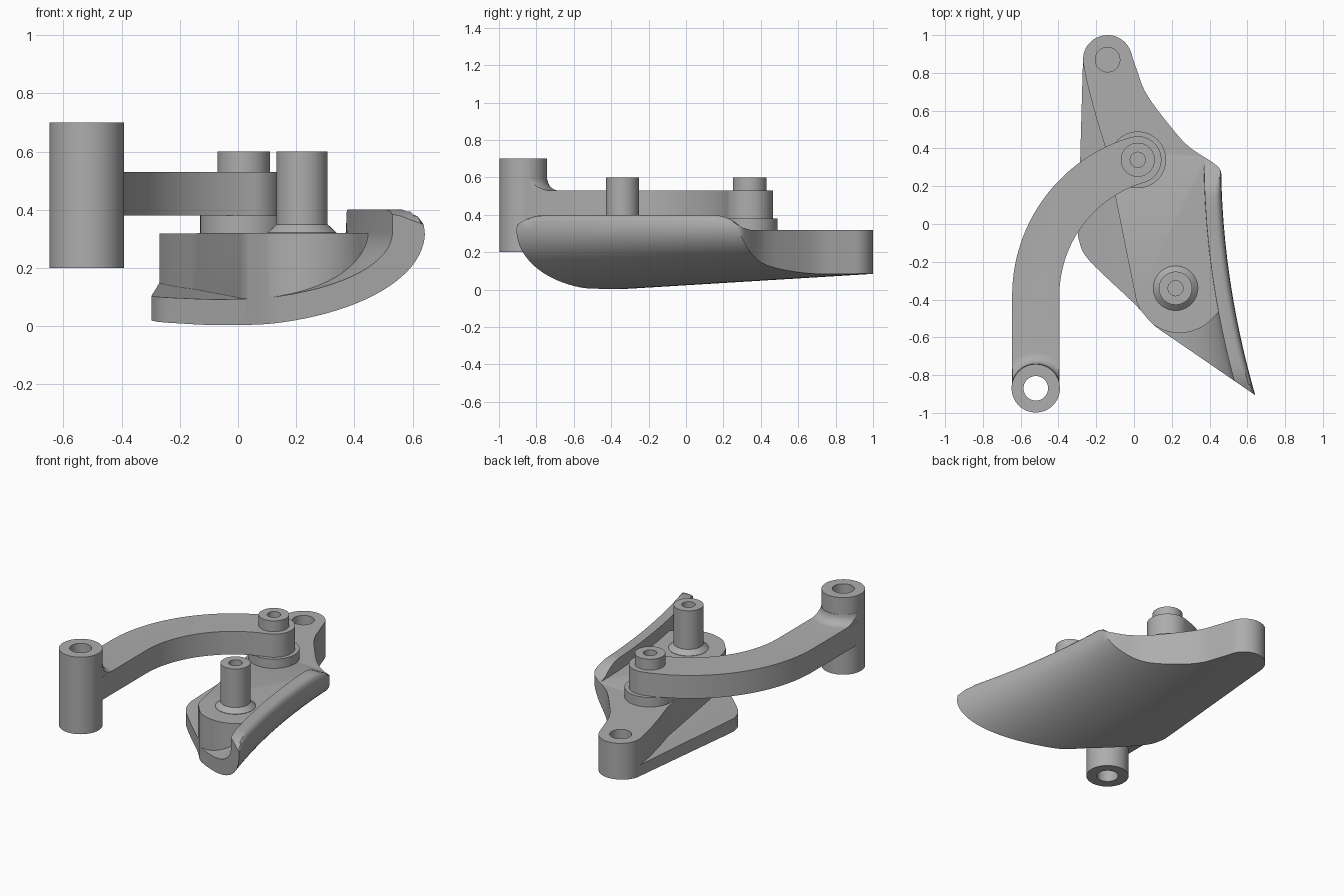
import bpy, bmesh, math
from mathutils import Vector

cube = bpy.data.objects.get("Cube")
if cube:
    bpy.data.objects.remove(cube, do_unlink=True)

grey = bpy.data.materials.new("plain grey")
grey.use_nodes = True
COLOUR = (0.42, 0.42, 0.42, 1)
grey.diffuse_color = COLOUR
grey.node_tree.nodes["Principled BSDF"].inputs["Base Color"].default_value = COLOUR


def finish_mesh(name, bm):
    bmesh.ops.recalc_face_normals(bm, faces=bm.faces)
    mesh = bpy.data.meshes.new(name)
    bm.to_mesh(mesh)
    bm.free()
    mesh.materials.append(grey)
    ob = bpy.data.objects.new(name, mesh)
    bpy.context.collection.objects.link(ob)
    return ob


def loft(name, rings):
    """Solid skinned through closed rings of equal point count."""
    bm = bmesh.new()
    rows = [[bm.verts.new(p) for p in ring] for ring in rings]
    n = len(rows[0])
    for a, b in zip(rows, rows[1:]):
        for i in range(n):
            j = (i + 1) % n
            bm.faces.new((a[i], a[j], b[j], b[i]))
    bm.faces.new(rows[0])
    bm.faces.new(rows[-1])
    return finish_mesh(name, bm)


def prism(name, outline, z0, z1):
    return loft(name, [[(x, y, z) for x, y in outline] for z in (z0, z1)])


def arc(centre, r, a0, a1, n=24):
    angles = [math.radians(a0 + (a1 - a0) * i / n) for i in range(n + 1)]
    return [(centre[0] + r * math.cos(a), centre[1] + r * math.sin(a)) for a in angles]


def turned(name, centre, profile, n=64):
    """Stack of circles given as (radius, z)."""
    return loft(name, [[(x, y, z) for x, y in arc(centre, r, 0, 360, n)[:-1]]
                       for r, z in profile])


def rod(name, centre, r, z0, z1):
    return turned(name, centre, [(r, z0), (r, z1)])


def combine(target, other, operation):
    mod = target.modifiers.new("combine", 'BOOLEAN')
    mod.operation = operation
    mod.solver = 'EXACT'
    mod.object = other
    bpy.ops.object.select_all(action='DESELECT')
    bpy.context.view_layer.objects.active = target
    target.select_set(True)
    bpy.ops.object.modifier_apply(modifier=mod.name)
    bpy.data.objects.remove(other, do_unlink=True)


def smooth(ob):
    bpy.ops.object.select_all(action='DESELECT')
    bpy.context.view_layer.objects.active = ob
    ob.select_set(True)
    bpy.ops.object.shade_smooth_by_angle(angle=math.radians(30))


def spline(points, n=6):
    """Smooth open path through the points."""
    pts = [Vector(p) for p in points]
    pts = [2 * pts[0] - pts[1]] + pts + [2 * pts[-1] - pts[-2]]
    path = []
    for a, b, c, d in zip(pts, pts[1:], pts[2:], pts[3:]):
        for i in range(n):
            t = i / n
            p = 0.5 * (2 * b + (c - a) * t + (2 * a - 5 * b + 4 * c - d) * t ** 2
                       + (3 * b - a - 3 * c + d) * t ** 3)
            path.append((p.x, p.y))
    return path + [tuple(pts[-2])]


# Curved bowl: an elliptical section swept along y
RIM, REACH, WALL = 0.33, 0.65, 0.09
STEPS = 28


def rim_x(y):
    return 0.475 - 0.08 * y + 0.115 * y * y


def bowl_z(y, h):
    return 0.061 * (y + 0.45) * (1 - h / 0.4) - 0.004 + h


def rim_z(y):
    if y < -0.75:
        return 0.4 - 2.2 * (y + 0.75) ** 2
    return max(0.318, 0.4 - 3 * max(0, y - 0.15) ** 2)


def ellipse_section(y, inset):
    cx = rim_x(y) - REACH
    pts = []
    for i in range(STEPS + 1):
        a = math.pi / 2 * i / STEPS
        h = RIM - (RIM - inset) * math.sin(a)
        pts.append((cx + (REACH - inset) * math.cos(a), y, bowl_z(y, h)))
    return pts + [(-0.6, y, bowl_z(y, inset))]


def outer_section(y):
    top, x = rim_z(y), rim_x(y)
    lip = [(-0.6, y, top), (x - 0.035, y, top)]
    for dx, drop in ((0.02, 0.006), (0.01, 0.018), (0.003, 0.038)):
        lip.append((x - dx, y, min(top, 0.4 - drop)))
    return [(px, py, min(pz, top - 0.001)) for px, py, pz in ellipse_section(y, 0)] + lip


def inner_section(y):
    return ellipse_section(y, WALL) + [(-0.6, y, 1), (rim_x(y) - WALL, y, 1)]


rows = [-1.1 + 0.05 * i for i in range(45)]
body = loft("curved_base", [outer_section(y) for y in rows])
pocket = loft("pocket_cutter", [inner_section(y) for y in [-1.2] + rows + [1.2]])

# Plan shape of the base
TAIL = (-0.14, 0.87)
plan = arc(TAIL, 0.13, 15, 180)
plan += spline([(-0.285, 0.34), (-0.295, 0.0), (-0.29, -0.09), (-0.235, -0.195),
                (0.0, -0.42), (0.08, -0.51), (0.13, -0.555), (0.24, -0.63)])
plan += [(0.64, -0.905), (0.9, -1.08), (0.9, 0.2)]
plan += spline([(0.47, 0.23), (0.455, 0.29), (0.41, 0.33), (0.29, 0.41),
                (0.19, 0.52), (0.065, 0.69), (0.01, 0.83)])
combine(body, prism("plan_cutter", plan, -0.5, 1.5), 'INTERSECT')

# Raised deck left standing inside the pocket
deck = spline([(-0.31, 1.15), (-0.265, 0.83), (-0.21, 0.6), (-0.15, 0.4)])
deck += arc((0.24, -0.34), 0.237, 195, 320) + [(0.9, -0.05), (0.9, 1.15)]
combine(pocket, prism("deck_cutter", deck, -0.5, 0.32), 'DIFFERENCE')
combine(body, pocket, 'DIFFERENCE')
combine(body, rod("tail_hole", TAIL, 0.065, 0.15, 0.6), 'DIFFERENCE')
smooth(body)

# Front pin with flared foot
PIN = (0.22, -0.34)
pin = turned("front_pin", PIN, [(0.118, 0.31), (0.118, 0.322), (0.088, 0.35), (0.088, 0.6)])
combine(pin, rod("pin_hole", PIN, 0.04, 0.4, 0.8), 'DIFFERENCE')
smooth(pin)

# Swinging arm: straight part, arc and round end
PIVOT, POST, HALF = (0.02, 0.34), (-0.52, -0.87), 0.125
CENTRE, RADIUS = (0.23, -0.38), 0.75
outline = [(POST[0] - HALF, POST[1])]
outline += arc(CENTRE, RADIUS + HALF, 180, 106.3, 32)
outline += arc(PIVOT, HALF, 105, -72)
outline += arc(CENTRE, RADIUS - HALF, 106.3, 180, 32)
outline += [(POST[0] + HALF, POST[1])]
arm = prism("curved_arm", outline, 0.38, 0.53)

# Fillet where the arm meets the post
flare = [(0.19, 0.5), (0.19, 0.53)]
flare += [(0.19 - 0.06 * math.sin(a), 0.59 - 0.06 * math.cos(a))
          for a in [math.pi / 2 * i / 8 for i in range(1, 9)]]
fillet = turned("arm_fillet", POST, flare)
clip = [(POST[0] + sx * 0.124, y) for sx, y in
        ((-1, POST[1]), (1, POST[1]), (1, -0.6), (-1, -0.6))]
combine(fillet, prism("fillet_clip", clip, 0.45, 0.7), 'INTERSECT')
combine(arm, fillet, 'UNION')

# Post, pivot boss and washer
combine(arm, rod("post", POST, 0.128, 0.2, 0.7), 'UNION')
combine(arm, rod("post_hole", POST, 0.065, 0, 1), 'DIFFERENCE')
combine(arm, rod("pivot_boss", PIVOT, 0.09, 0.45, 0.6), 'UNION')
combine(arm, rod("pivot_hole", PIVOT, 0.04, 0.42, 0.8), 'DIFFERENCE')
smooth(arm)
washer = rod("pivot_washer", PIVOT, 0.15, 0.31, 0.38)
smooth(washer)
